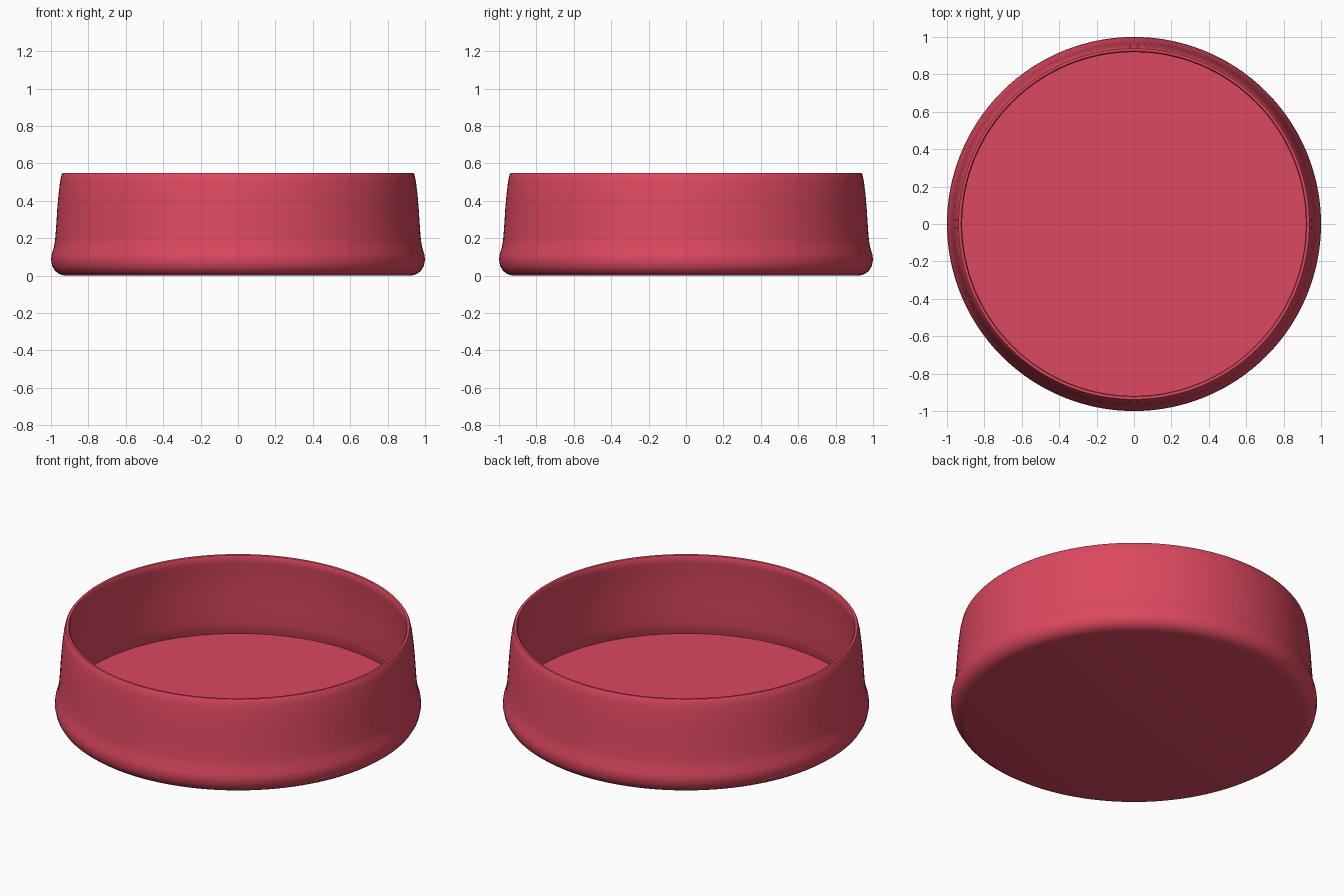
import bpy
import bmesh
import math

if "Cube" in bpy.data.objects:
    bpy.data.objects.remove(bpy.data.objects["Cube"])

# Flat red material
red = bpy.data.materials.new("rose_red")
red.diffuse_color = (0.72, 0.065, 0.115, 1.0)
red.use_nodes = True
red.node_tree.nodes["Principled BSDF"].inputs["Base Color"].default_value = red.diffuse_color

# Half section (radius, height): outside base, flared foot, wall, rim, inside wall, floor
profile = [
    (0, 0), (0.925, 0), (0.955, 0.008), (0.978, 0.025), (0.993, 0.05),
    (1.0, 0.085), (0.996, 0.115), (0.985, 0.15), (0.978, 0.19),
    (0.973, 0.25), (0.966, 0.36), (0.959, 0.44), (0.951, 0.505),
    (0.943, 0.542), (0.938, 0.549), (0.931, 0.55), (0.924, 0.548),
    (0.919, 0.54), (0.922, 0.505), (0.93, 0.44), (0.937, 0.36),
    (0.943, 0.25), (0.947, 0.13), (0.951, 0.095), (0.961, 0.06), (0, 0.06),
]
SEGMENTS = 128

# Lathe the section around the vertical axis
bm = bmesh.new()
verts = [bm.verts.new((r, 0, z)) for r, z in profile]
edges = [bm.edges.new(pair) for pair in zip(verts, verts[1:])]
bmesh.ops.spin(bm, geom=verts + edges, cent=(0, 0, 0), axis=(0, 0, 1),
               angle=math.tau, steps=SEGMENTS, use_duplicate=False)
bmesh.ops.remove_doubles(bm, verts=bm.verts, dist=0.0005)
bmesh.ops.recalc_face_normals(bm, faces=bm.faces)
mesh = bpy.data.meshes.new("round_dish")
bm.to_mesh(mesh)
bm.free()
mesh.materials.append(red)

# Round dish with smooth walls and a crisp floor edge
dish = bpy.data.objects.new("round_dish", mesh)
bpy.context.collection.objects.link(dish)
bpy.context.view_layer.objects.active = dish
dish.select_set(True)
bpy.ops.object.shade_smooth_by_angle(angle=math.radians(40))
